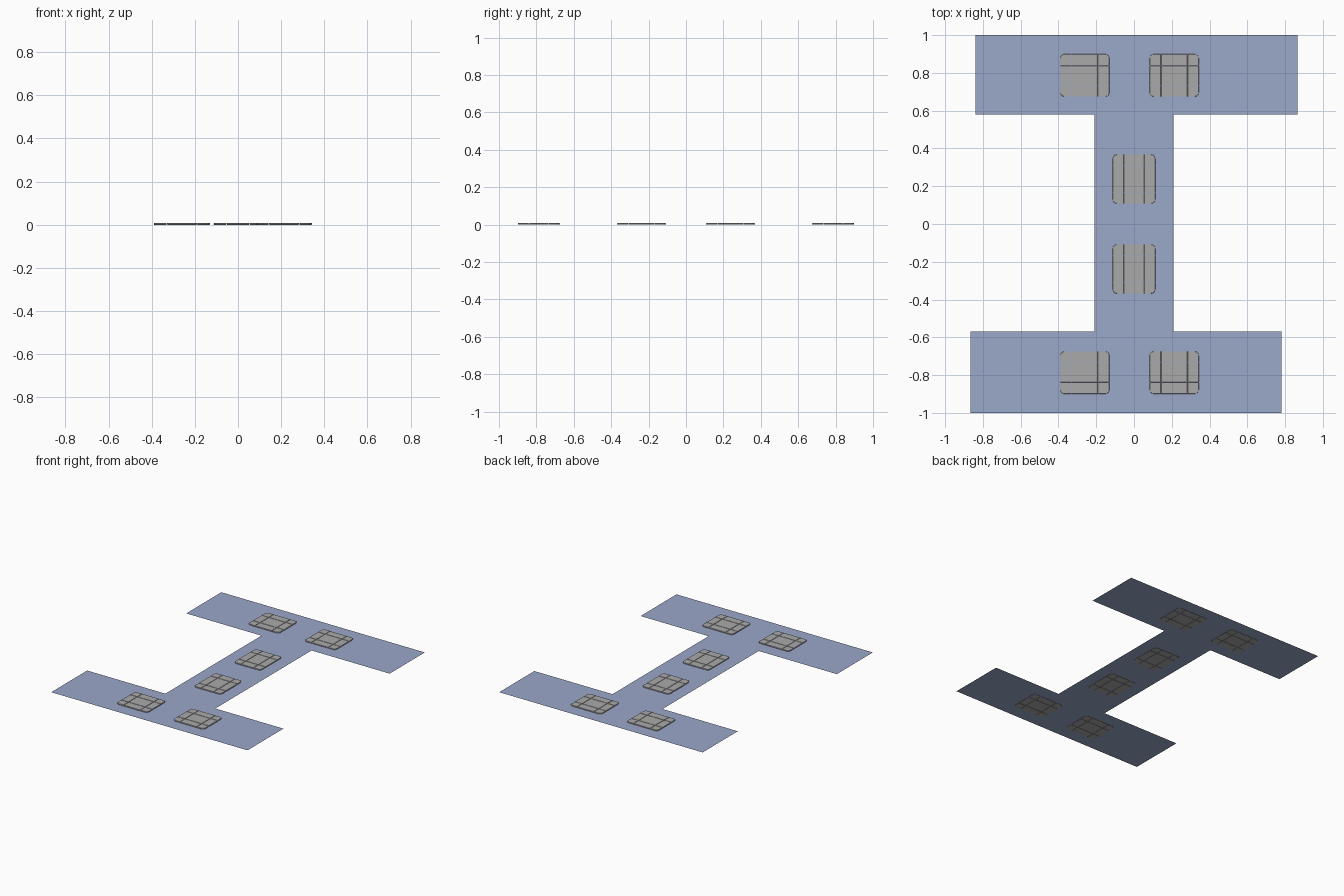
import bpy, bmesh, math

if "Cube" in bpy.data.objects:
    bpy.data.objects.remove(bpy.data.objects["Cube"])


def material(name, color):
    m = bpy.data.materials.new(name)
    m.diffuse_color = (*color, 1)
    m.use_nodes = True
    m.node_tree.nodes["Principled BSDF"].inputs["Base Color"].default_value = m.diffuse_color
    return m


blue = material("floor blue", (0.328, 0.392, 0.591))
grey = material("pad grey", (0.40, 0.40, 0.40))


def add_object(name, bm, mat):
    mesh = bpy.data.meshes.new(name)
    bm.to_mesh(mesh)
    bm.free()
    mesh.materials.append(mat)
    ob = bpy.data.objects.new(name, mesh)
    bpy.context.collection.objects.link(ob)
    return ob


# I-shaped floor: a single thin sheet with two uneven end bars
outline = [(-0.865, -1), (0.78, -1), (0.78, -0.57), (0.21, -0.57),
           (0.21, 0.58), (0.865, 0.58), (0.865, 1), (-0.84, 1),
           (-0.84, 0.58), (-0.21, 0.58), (-0.21, -0.57), (-0.865, -0.57)]
bm = bmesh.new()
bm.faces.new([bm.verts.new((x, y, 0.001)) for x, y in outline])
add_object("floor", bm, blue)

# Pads: three by three blocks with thin seams and rounded outer corners
W, D, H = 0.26, 0.225, 0.008
BORDER, SEAM, ROUND = 0.06, 0.001, 0.022


def cell_spans(size):
    h = size / 2
    i = h - BORDER
    return [(-h, -i - SEAM), (-i + SEAM, i - SEAM), (i + SEAM, h)]


def pad(name, x, y, turn=0):
    bm = bmesh.new()
    for x0, x1 in cell_spans(W):
        for y0, y1 in cell_spans(D):
            base = [bm.verts.new((px, py, 0)) for px, py in
                    ((x0, y0), (x1, y0), (x1, y1), (x0, y1))]
            top = [bm.verts.new((v.co.x, v.co.y, H)) for v in base]
            bm.faces.new(base[::-1])
            bm.faces.new(top)
            for i in range(4):
                j = (i + 1) % 4
                bm.faces.new((base[i], base[j], top[j], top[i]))
    # round the four upright edges at the pad corners
    corners = [e for e in bm.edges if all(
        abs(abs(v.co.x) - W / 2) < 1e-5 and abs(abs(v.co.y) - D / 2) < 1e-5
        for v in e.verts)]
    bmesh.ops.bevel(bm, geom=corners, offset=ROUND, segments=4,
                    profile=0.5, affect='EDGES')
    ob = add_object(name, bm, grey)
    ob.location = (x, y, 0)
    ob.rotation_euler.z = turn
    # softened block edges
    bev = ob.modifiers.new("soft edges", 'BEVEL')
    bev.width = 0.0012
    bev.segments = 1
    bev.limit_method = 'ANGLE'
    bev.angle_limit = math.radians(50)


for side, y in (("front", -1), ("back", 1)):
    pad(side + "_left_pad", -0.26, y * 0.787)
    pad(side + "_right_pad", 0.213, y * 0.787)
    pad(side + "_middle_pad", 0, y * 0.238, math.pi / 2)
